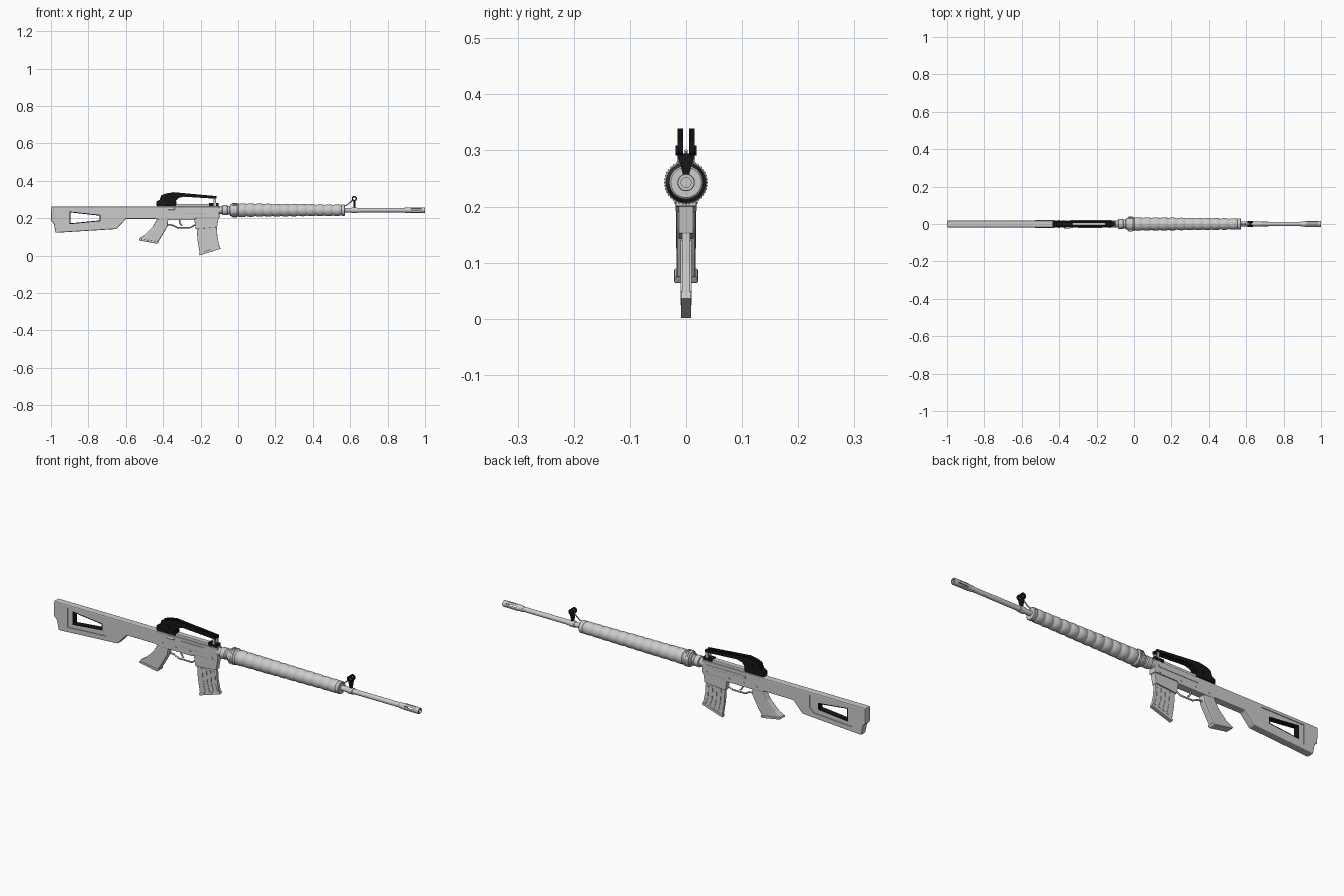
import bpy, bmesh, math
from mathutils import Vector

if "Cube" in bpy.data.objects:
    bpy.data.objects.remove(bpy.data.objects["Cube"])

AXIS_Z = 0.243
black = bpy.data.materials.new("black")
black.diffuse_color = (0.008, 0.008, 0.008, 1)
black.use_nodes = True
black.node_tree.nodes["Principled BSDF"].inputs["Base Color"].default_value = black.diffuse_color


def finish(name, bm, mat=None, bevel=0, smooth=True):
    bmesh.ops.recalc_face_normals(bm, faces=bm.faces)
    me = bpy.data.meshes.new(name)
    bm.to_mesh(me)
    bm.free()
    if smooth:
        me.shade_smooth()
        me.set_sharp_from_angle(angle=math.radians(32))
    ob = bpy.data.objects.new(name, me)
    bpy.context.collection.objects.link(ob)
    if mat:
        me.materials.append(mat)
    if bevel:
        m = ob.modifiers.new("bevel", 'BEVEL')
        m.width, m.segments, m.limit_method = bevel, 2, 'ANGLE'
    return ob


def plate(name, pts, y0, y1, mat=None, bevel=0.0):
    """Side profile in x,z pushed out from y0 to y1."""
    bm = bmesh.new()
    f = bm.faces.new([bm.verts.new((x, y0, z)) for x, z in pts])
    ext = bmesh.ops.extrude_face_region(bm, geom=[f])["geom"]
    bmesh.ops.translate(bm, verts=[v for v in ext if isinstance(v, bmesh.types.BMVert)], vec=(0, y1 - y0, 0))
    return finish(name, bm, mat, bevel, False)


def box(name, x0, x1, y0, y1, z0, z1, mat=None, bevel=0.0):
    return plate(name, [(x0, z0), (x1, z0), (x1, z1), (x0, z1)], y0, y1, mat, bevel)


def lathe(name, prof, n=32, mat=None, centre=(0, 0, AXIS_Z), along='x', closed=False):
    """Spin (position, radius) pairs around an axis."""
    bm = bmesh.new()
    rings = []
    for p, r in prof:
        ring = []
        for i in range(n):
            a = math.tau * i / n
            u, w = r * math.cos(a), r * math.sin(a)
            co = (p, u, w) if along == 'x' else (u, p, w)
            ring.append(bm.verts.new(Vector(centre) + Vector(co)))
        rings.append(ring)
    pairs = list(zip(rings, rings[1:]))
    if closed:
        pairs.append((rings[-1], rings[0]))
    else:
        bm.faces.new(rings[0])
        bm.faces.new(rings[-1])
    for a, b in pairs:
        for i in range(n):
            bm.faces.new((a[i], a[(i + 1) % n], b[(i + 1) % n], b[i]))
    return finish(name, bm, mat)


def tube(name, pts, r, mat=None):
    cu = bpy.data.curves.new(name, 'CURVE')
    cu.dimensions, cu.bevel_depth, cu.bevel_resolution, cu.use_fill_caps = '3D', r, 2, True
    s = cu.splines.new('POLY')
    s.points.add(len(pts) - 1)
    for p, (x, z) in zip(s.points, pts):
        p.co = (x, 0, z, 1)
    ob = bpy.data.objects.new(name, cu)
    bpy.context.collection.objects.link(ob)
    if mat:
        cu.materials.append(mat)


def cut(ob, cutter):
    cutter.hide_render = cutter.hide_viewport = True
    m = ob.modifiers.new("cut", 'BOOLEAN')
    m.operation, m.object, m.solver = 'DIFFERENCE', cutter, 'EXACT'


# Skeleton stock with recessed sides and a window
stock = plate("stock", [(-1, 0.262), (-1, 0.185), (-0.985, 0.172), (-0.975, 0.122), (-0.65, 0.142),
                        (-0.6, 0.196), (-0.42, 0.196), (-0.42, 0.262)], -0.018, 0.018, None, 0.005)
hole = [(-0.9, 0.236), (-0.735, 0.218), (-0.735, 0.184), (-0.9, 0.168)]
recess = [(-0.925, 0.246), (-0.69, 0.246), (-0.69, 0.185), (-0.715, 0.163), (-0.925, 0.15)]
cut(stock, plate("window_cutter", hole, -0.05, 0.05))
for s, side in ((-1, "right"), (1, "left")):
    cut(stock, plate(f"recess_cutter_{side}", recess, s * 0.014, s * 0.05))

# Black lining around the window
rim = plate("window_lining", hole, -0.0138, 0.0138, black)
cut(rim, plate("lining_cutter", [(-0.895, 0.231), (-0.74, 0.2135), (-0.74, 0.188), (-0.895, 0.173)], -0.05, 0.05))
box("butt_pad", -0.998, -0.985, -0.0185, 0.0185, 0.19, 0.258, None, 0.003)

# Receiver
plate("lower_receiver", [(-0.44, 0.262), (-0.44, 0.196), (-0.4, 0.19), (-0.235, 0.19), (-0.225, 0.2),
                         (-0.1, 0.2), (-0.1, 0.262)], -0.0185, 0.0185, None, 0.003)
plate("upper_receiver", [(-0.43, 0.255), (-0.1, 0.255), (-0.1, 0.268), (-0.14, 0.276), (-0.33, 0.276),
                         (-0.43, 0.268)], -0.013, 0.013, None, 0.003)
plate("magazine_well", [(-0.236, 0.21), (-0.226, 0.142), (-0.112, 0.152), (-0.102, 0.21)], -0.0135, 0.0135, None, 0.002)
box("port_cover", -0.3, -0.17, -0.0215, -0.015, 0.222, 0.25, None, 0.002)
box("side_rail", -0.34, -0.12, 0.015, 0.0205, 0.232, 0.246, None, 0.002)
lathe("push_button", [(-0.375, 0.006), (-0.345, 0.006), (-0.335, 0.004)], 12, None, (0, -0.018, 0.25))
for i, x in enumerate((-0.4, -0.33, -0.25, -0.13)):
    lathe(f"pin_{i}", [(-0.0205, 0.005), (0.0205, 0.005)], 12, None, (x, 0, 0.21), 'y')

# Curved magazine with ribs and base
plate("magazine", [(-0.222, 0.17), (-0.216, 0.08), (-0.204, 0.009), (-0.098, 0.042), (-0.11, 0.1),
                   (-0.115, 0.17)], -0.0075, 0.0075, None, 0.002)
for i in range(4):
    x = -0.2 + i * 0.023
    plate(f"magazine_rib_{i}", [(x, 0.14), (x + 0.004, 0.08), (x + 0.016, 0.025 + i * 0.007),
                                (x + 0.026, 0.028 + i * 0.007), (x + 0.014, 0.08), (x + 0.01, 0.14)], -0.0095, 0.0095)
plate("magazine_base", [(-0.208, 0.012), (-0.205, 0.001), (-0.094, 0.036), (-0.097, 0.048)], -0.009, 0.009, None, 0.001)

# Pistol grip and trigger group
plate("grip", [(-0.43, 0.2), (-0.455, 0.155), (-0.5, 0.11), (-0.528, 0.094), (-0.53, 0.082), (-0.435, 0.067),
               (-0.424, 0.076), (-0.4, 0.115), (-0.375, 0.16), (-0.372, 0.2)], -0.017, 0.017, None, 0.006)
plate("grip_base", [(-0.53, 0.09), (-0.53, 0.081), (-0.43, 0.063), (-0.422, 0.074)], -0.021, 0.021, None, 0.003)
tube("trigger_guard", [(-0.375, 0.165), (-0.35, 0.163), (-0.325, 0.15), (-0.255, 0.15), (-0.228, 0.165)], 0.004)
tube("trigger", [(-0.31, 0.195), (-0.312, 0.178), (-0.305, 0.166), (-0.298, 0.16)], 0.004)

# Ribbed tapering handguard
N, x0, x1 = 12, 0.0, 0.555
prof = [(-0.035, 0.026), (-0.035, 0.035), (-0.03, 0.038), (-0.005, 0.038), (0.0, 0.034)]
for i in range(N):
    for t, h in ((0.06, -0.0015), (0.15, 0.001), (0.5, 0.002), (0.85, 0.001), (0.94, -0.0015)):
        f = (i + t) / N
        prof.append((x0 + (x1 - x0) * f, 0.0345 - 0.006 * f + h))
prof += [(0.557, 0.03), (0.569, 0.03), (0.572, 0.027), (0.572, 0.012)]
lathe("handguard", prof, 40)
for i in range(40):
    a = math.tau * i / 40
    c = bpy.data.meshes.new("ring_tooth") if i == 0 else tooth
    if i == 0:
        tooth = c
        b = bmesh.new()
        bmesh.ops.create_cube(b, size=1)
        for v in b.verts:
            v.co = (-0.018 + v.co.x * 0.022, v.co.y * 0.003, 0.0378 + v.co.z * 0.003)
        b.to_mesh(tooth)
        b.free()
    o = bpy.data.objects.new(f"ring_tooth_{i}", tooth)
    o.location.z = AXIS_Z
    o.rotation_euler.x = a
    bpy.context.collection.objects.link(o)
lathe("barrel_nut", [(-0.11, 0.02), (-0.085, 0.02), (-0.083, 0.027), (-0.06, 0.027), (-0.055, 0.023),
                     (-0.045, 0.023), (-0.043, 0.03), (-0.033, 0.03)])

# Barrel, band and slotted muzzle
lathe("barrel", [(0.56, 0.0125), (0.9, 0.0115)], 24)
lathe("barrel_band", [(0.607, 0.012), (0.607, 0.0155), (0.635, 0.0155), (0.635, 0.012)], 24)
muzzle = lathe("muzzle", [(0.89, 0.012), (0.893, 0.014), (0.91, 0.014), (0.915, 0.0155), (0.995, 0.0155), (1.0, 0.0145),
                          (1.0, 0.009), (0.915, 0.009)], 24)
for i in range(3):
    s = box(f"slot_cutter_{i}", 0.925, 0.98, -0.0025, 0.0025, -0.03, 0.03)
    s.location.z = AXIS_Z
    s.rotation_euler.x = math.pi * i / 3
    cut(muzzle, s)

# Front sight: strut, forked post, paired rings
tube("sight_strut", [(0.562, 0.266), (0.582, 0.27), (0.6, 0.284), (0.616, 0.3)], 0.003)
bm = bmesh.new()
fork = [(-0.004, 0.252), (0.004, 0.252), (0.015, 0.291), (0.006, 0.295), (-0.006, 0.295), (-0.015, 0.291)]
f = bm.faces.new([bm.verts.new((0.617, y, z)) for y, z in fork])
ext = bmesh.ops.extrude_face_region(bm, geom=[f])["geom"]
bmesh.ops.translate(bm, verts=[v for v in ext if isinstance(v, bmesh.types.BMVert)], vec=(0.01, 0, 0))
finish("front_sight_post", bm, black, 0, False)
for s in (-1, 1):
    lathe(f"front_sight_ring_{s}", [(s * 0.005, 0.007), (s * 0.005, 0.014), (s * 0.015, 0.014), (s * 0.015, 0.007)],
          20, black, (0.622, 0, 0.305), 'y', True)

# Carry handle: two black side rails, a low floor and grey front posts
side = [(-0.437, 0.268), (-0.437, 0.288), (-0.418, 0.298), (-0.41, 0.322), (-0.385, 0.332), (-0.345, 0.339),
        (-0.115, 0.318), (-0.115, 0.304), (-0.29, 0.315), (-0.318, 0.308), (-0.335, 0.288), (-0.33, 0.27)]
for s, n in ((-1, "right"), (1, "left")):
    plate(f"carry_handle_{n}", side, s * 0.005, s * 0.0155, black, 0.001)
    box(f"handle_post_{n}", -0.13, -0.118, s * 0.007, s * 0.0145, 0.265, 0.31)
    lathe(f"handle_knob_{n}", [(s * 0.012, 0.009), (s * 0.019, 0.009)], 16, black, (-0.375, 0, 0.3), 'y')
box("handle_floor", -0.437, -0.33, -0.014, 0.014, 0.264, 0.29, black, 0.002)
box("handle_front_base", -0.155, -0.105, -0.0145, 0.0145, 0.264, 0.281, black, 0.002)
